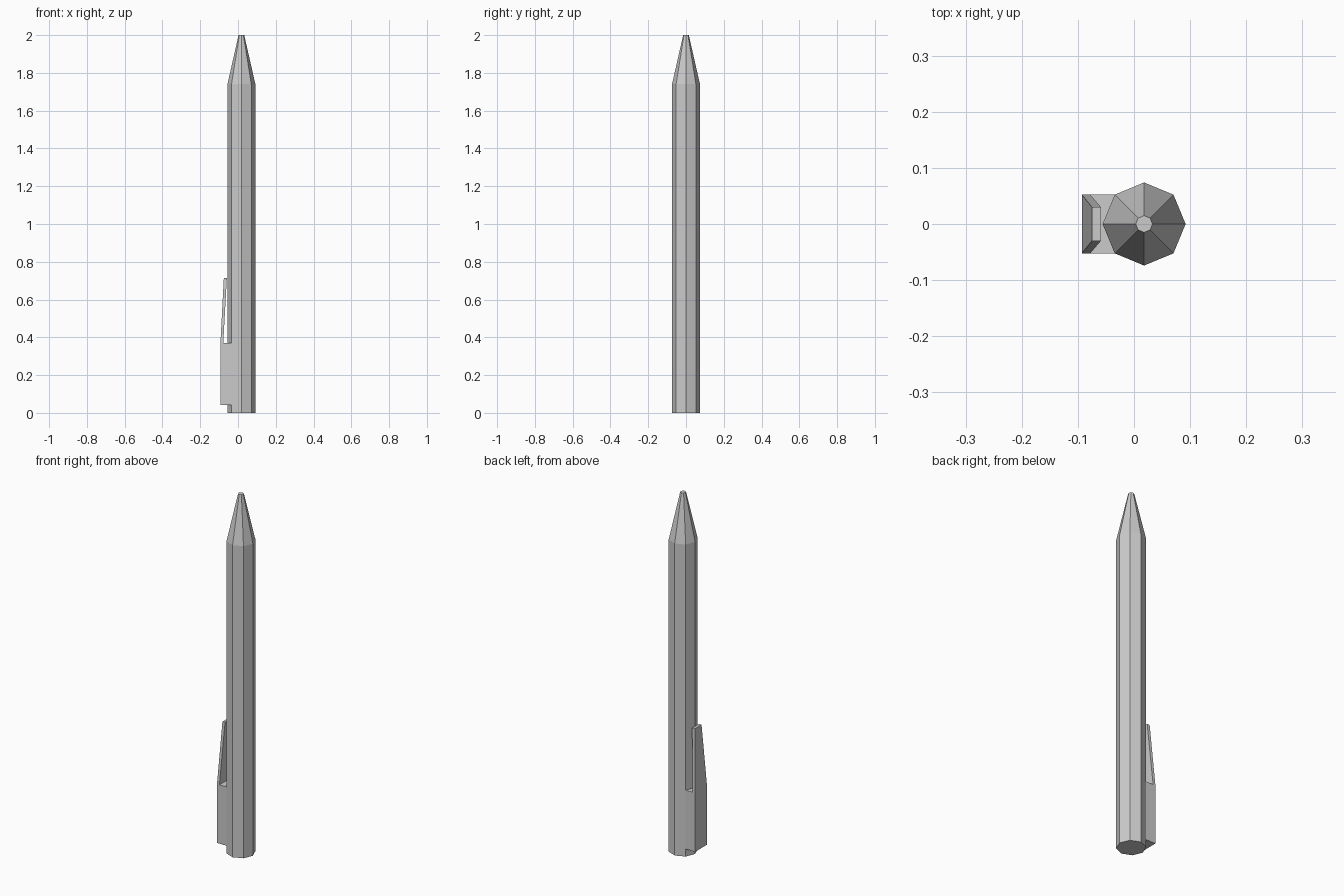
import bpy, bmesh
from math import cos, sin, pi

if "Cube" in bpy.data.objects:
    bpy.data.objects.remove(bpy.data.objects["Cube"])

CX, R = 0.018, 0.074          # barrel centre and radius
W = R * sin(pi / 4)           # clip half width, flush with the barrel corners


def loft(name, rings):
    """Skin a stack of matching rings and cap both ends."""
    bm = bmesh.new()
    loops = [[bm.verts.new(p) for p in ring] for ring in rings]
    for a, b in zip(loops, loops[1:]):
        n = len(a)
        for i in range(n):
            j = (i + 1) % n
            bm.faces.new((a[i], a[j], b[j], b[i]))
    bm.faces.new(loops[0][::-1])
    bm.faces.new(loops[-1])
    bmesh.ops.recalc_face_normals(bm, faces=bm.faces)
    mesh = bpy.data.meshes.new(name)
    bm.to_mesh(mesh)
    bm.free()
    obj = bpy.data.objects.new(name, mesh)
    bpy.context.collection.objects.link(obj)
    return obj


def octagon(r, z):
    return [(CX + r * cos(i * pi / 4), r * sin(i * pi / 4), z) for i in range(8)]


def rect(x0, x1, w, z):
    return [(x0, -w, z), (x1, -w, z), (x1, w, z), (x0, w, z)]


# Octagonal barrel with tapered tip
loft("pen_barrel", [octagon(R, 0), octagon(R, 1.74), octagon(0.015, 2.0)])

# Solid base of the clip, reaching the barrel's diagonal corners
loft("clip_base", [rect(-0.093, CX - W, W, 0.042), rect(-0.093, CX - W, W, 0.37)])

# Narrowing clip arm leaning towards the barrel
loft("clip_arm", [rect(-0.093, -0.078, W, 0.37), rect(-0.075, -0.059, 0.03, 0.715)])
